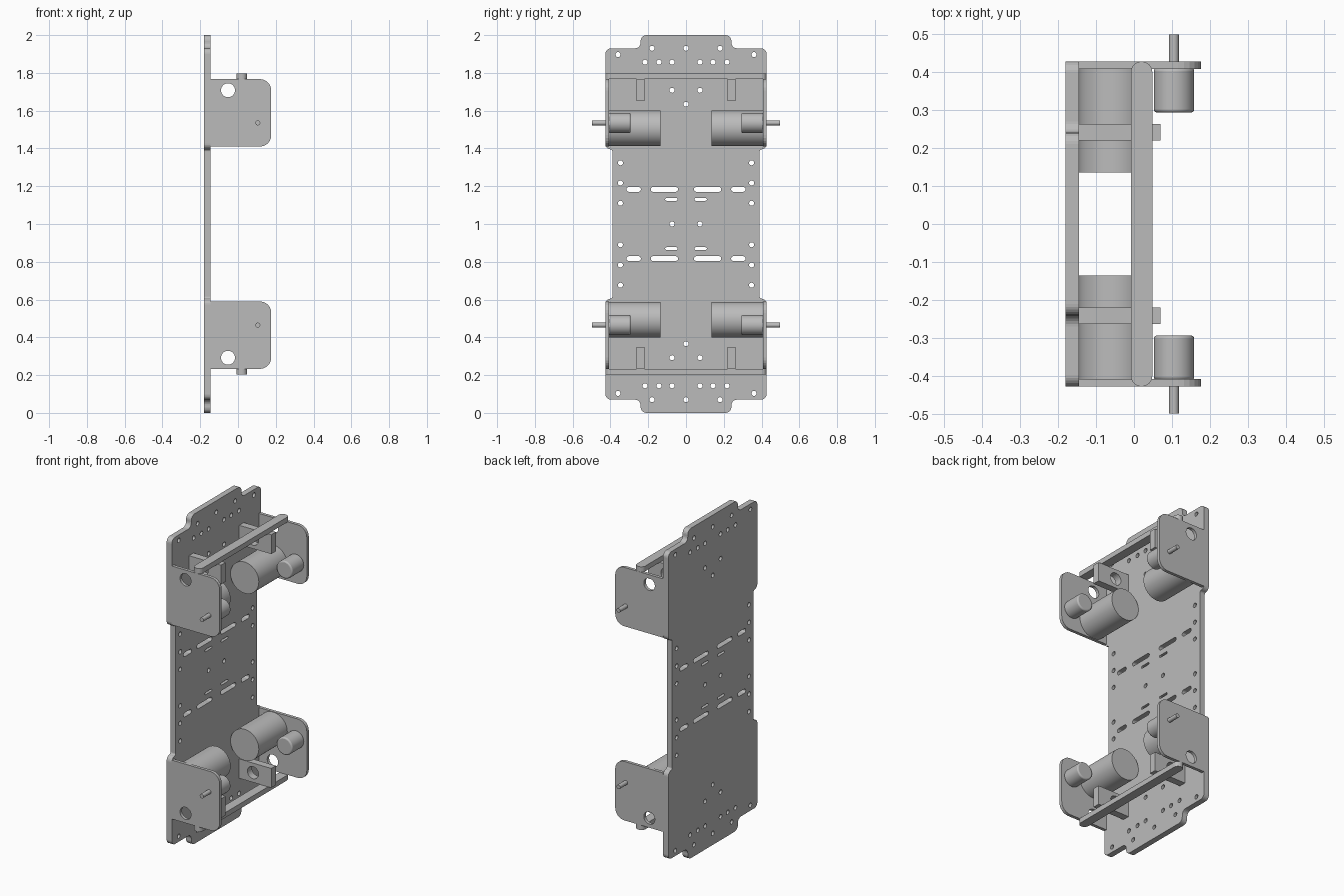
import bpy, math
from mathutils import Matrix, Vector

if "Cube" in bpy.data.objects:
    bpy.data.objects.remove(bpy.data.objects["Cube"])

grey = bpy.data.materials.new("plain grey")
grey.diffuse_color = (0.5, 0.5, 0.5, 1)
grey.use_nodes = True
grey.node_tree.nodes["Principled BSDF"].inputs["Base Color"].default_value = grey.diffuse_color

# Axis frames: which world axes a 2D profile's u, v and thickness follow
YZ = Matrix(((0, 0, 1, 0), (1, 0, 0, 0), (0, 1, 0, 0), (0, 0, 0, 1)))
XZ = Matrix(((1, 0, 0, 0), (0, 0, -1, 0), (0, 1, 0, 0), (0, 0, 0, 1)))
XY = Matrix.Identity(4)


def rounded(corners, steps=6):
    """Polygon from (u, v, radius) corners with rounded corners."""
    out = []
    n = len(corners)
    for i, (u, v, r) in enumerate(corners):
        p = Vector((u, v))
        if r == 0:
            out.append(p)
            continue
        a = (Vector(corners[i - 1][:2]) - p).normalized()
        b = (Vector(corners[(i + 1) % n][:2]) - p).normalized()
        half = a.angle(b) / 2
        c = p + (a + b).normalized() * (r / math.sin(half))
        s, e = p + a * r / math.tan(half) - c, p + b * r / math.tan(half) - c
        for k in range(steps + 1):
            t = k / steps
            ang = s.angle_signed(e) * -t
            out.append(c + Matrix.Rotation(ang, 2) @ s)
    return out


def slot(u, v, w, h, steps=6):
    """Rounded slot; a round hole when w equals h."""
    r, d, pts = h / 2, (w - h) / 2, []
    for side, start in ((1, -math.pi / 2), (-1, math.pi / 2)):
        for k in range(steps + (1 if d > 1e-6 else 0)):
            t = start + math.pi * k / steps
            pts.append(Vector((u + side * d + r * math.cos(t), v + r * math.sin(t))))
    return pts


def sheet(name, frame, loops, lo, hi):
    """Flat part with holes, thickness from lo to hi along its third axis."""
    cu = bpy.data.curves.new(name, 'CURVE')
    cu.dimensions, cu.fill_mode, cu.extrude = '2D', 'BOTH', (hi - lo) / 2
    for pts in loops:
        sp = cu.splines.new('POLY')
        sp.points.add(len(pts) - 1)
        for q, p in zip(sp.points, pts):
            q.co = (p[0], p[1], 0, 1)
        sp.use_cyclic_u = True
    tmp = bpy.data.objects.new(name + "_profile", cu)
    bpy.context.collection.objects.link(tmp)
    bpy.context.view_layer.update()
    dg = bpy.context.evaluated_depsgraph_get()
    me = bpy.data.meshes.new_from_object(tmp.evaluated_get(dg))
    bpy.data.objects.remove(tmp)
    me.transform(frame @ Matrix.Translation((0, 0, (lo + hi) / 2)))
    for f in me.polygons:
        f.use_smooth = False
    me.materials.clear()
    me.materials.append(grey)
    ob = bpy.data.objects.new(name, me)
    bpy.context.collection.objects.link(ob)
    return ob


def cylinder(name, x, z, r, y0, y1, bevel=0):
    bpy.ops.mesh.primitive_cylinder_add(vertices=48, radius=r, depth=abs(y1 - y0),
                                        location=(x, (y0 + y1) / 2, z),
                                        rotation=(math.pi / 2, 0, 0))
    ob = bpy.context.object
    ob.name = name
    ob.data.materials.append(grey)
    if bevel:
        m = ob.modifiers.new("edge", 'BEVEL')
        m.width, m.segments = bevel, 3
    bpy.ops.object.shade_smooth_by_angle(angle=math.radians(35))


# Chassis plate outline: one quarter, mirrored to four
quarter = [(0.39, 0.395, 0.012), (0.427, 0.395, 0.03), (0.427, 0.93, 0.03),
           (0.24, 0.93, 0.03), (0.24, 1.0, 0.03)]
right = [(u, 1 - v, r) for u, v, r in reversed(quarter)] + [(u, 1 + v, r) for u, v, r in quarter]
outline = rounded(right + [(-u, v, r) for u, v, r in reversed(right)])

# Plate holes and slots as (y, height from middle, width, height)
D = 0.027
cuts = [(y, h, D, D) for y, h in (
    (0, 0.93), (0.18, 0.93), (0.36, 0.897), (0.217, 0.857), (0.143, 0.857), (0.074, 0.857),
    (0.074, 0.708), (0, 0.634), (0.347, 0.324), (0.347, 0.217), (0.347, 0.11), (0.074, 0))]
cuts += [(0.277, 0.183, 0.077, 0.026), (0.114, 0.183, 0.145, 0.026), (0.077, 0.13, 0.067, 0.014)]
placed = {(sy * y, 1 + sz * h, w, t) for y, h, w, t in cuts for sy in (1, -1) for sz in (1, -1)}
sheet("chassis_plate", YZ, [outline] + [slot(*c) for c in sorted(placed)], -0.18, -0.145)

for sz, end in ((1, "top"), (-1, "bottom")):
    Z = lambda h: 1 + sz * h
    # Cross bar between the side flanges
    bar = rounded([(-0.008, -0.427, 0.027), (0.048, -0.427, 0.027),
                   (0.048, 0.427, 0.027), (-0.008, 0.427, 0.027)])
    lo, hi = sorted((Z(0.767), Z(0.798)))
    sheet(end + "_cross_bar", XY, [bar], lo, hi)
    for sy, side in ((1, "back"), (-1, "front")):
        tag = end + "_" + side
        hole = slot(-0.053, Z(0.708), 0.074, 0.074, 14)
        # Side flange holding the motor
        flange = rounded([(-0.146, Z(0.41), 0), (0.176, Z(0.41), 0.06),
                          (0.176, Z(0.767), 0.06), (-0.146, Z(0.767), 0)])
        lo, hi = sorted((-sy * 0.408, -sy * 0.427))
        sheet(tag + "_flange", XZ, [flange, hole], lo, hi)
        # Inner bracket
        block = [(-0.146, Z(0.65)), (0.07, Z(0.65)), (0.07, Z(0.767)), (-0.146, Z(0.767))]
        lo, hi = sorted((-sy * 0.219, -sy * 0.263))
        sheet(tag + "_bracket", XZ, [block, hole], lo, hi)
        # Motor, gearbox and shaft
        cylinder(tag + "_motor", -0.05, Z(0.507), 0.095, sy * 0.135, sy * 0.41)
        cylinder(tag + "_gearbox", 0.105, Z(0.535), 0.053, sy * 0.293, sy * 0.41, 0.008)
        cylinder(tag + "_shaft", 0.105, Z(0.535), 0.013, sy * 0.40, sy * 0.498)
